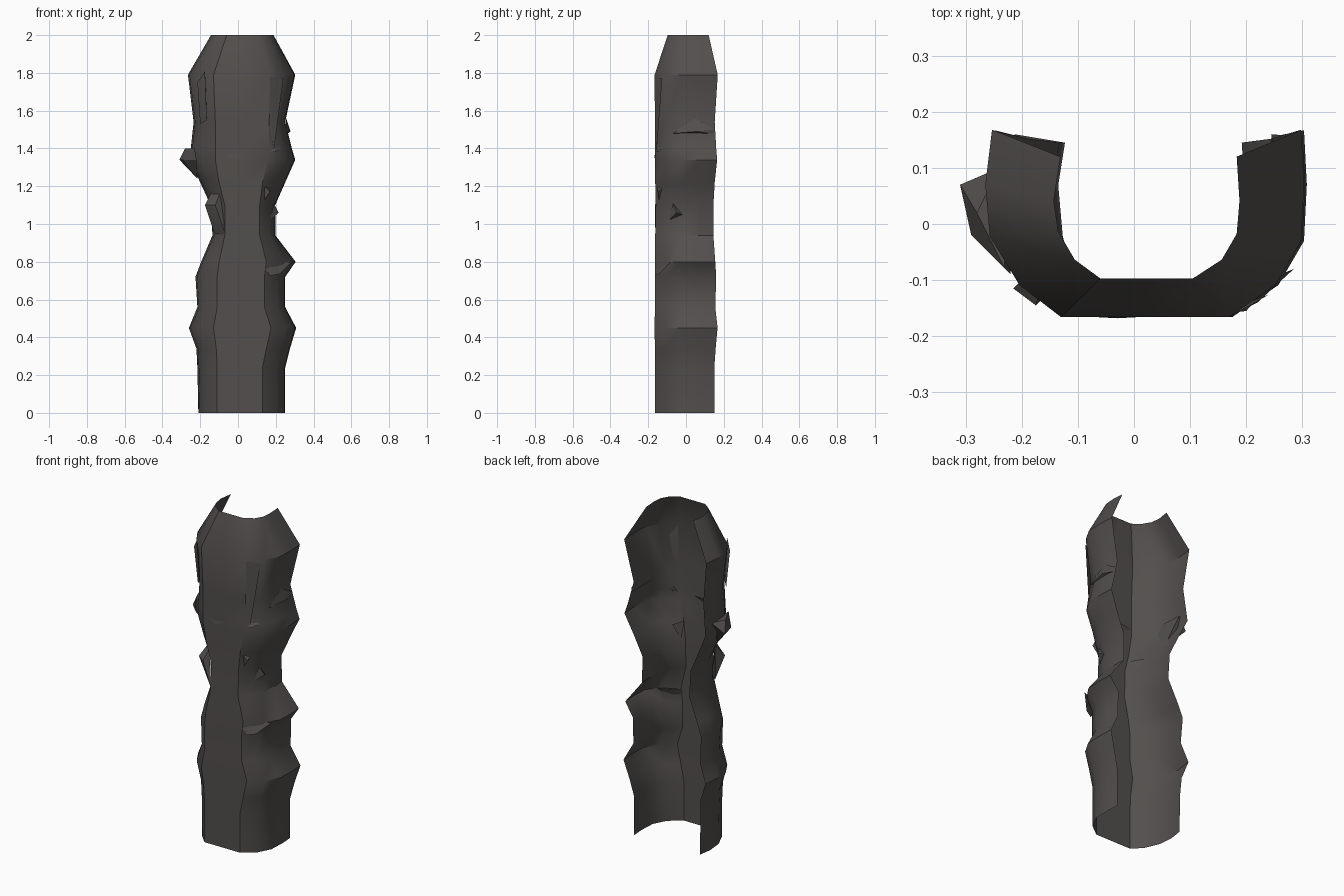
import bpy, bmesh, math

bark = bpy.data.materials.new("dark bark")
bark.diffuse_color = (0.085, 0.078, 0.074, 1)


def finish(bm, name, angle):
    me = bpy.data.meshes.new(name)
    bm.to_mesh(me)
    bm.free()
    me.materials.append(bark)
    ob = bpy.data.objects.new(name, me)
    bpy.context.collection.objects.link(ob)
    bpy.ops.object.select_all(action='DESELECT')
    ob.select_set(True)
    bpy.context.view_layer.objects.active = ob
    bpy.ops.object.shade_smooth_by_angle(angle=math.radians(angle))
    return ob


# Open bark shell: z, left x, right x, front-left x, front-right x, front y, back y
rings = [
    (0.00, -.21, .25, -.11, .13, -.165, .15),
    (0.24, -.215, .25, -.11, .13, -.165, .15),
    (0.34, -.22, .275, -.115, .15, -.165, .157),
    (0.45, -.26, .308, -.13, .175, -.166, .167),
    (0.56, -.215, .25, -.11, .14, -.165, .155),
    (0.72, -.225, .25, -.11, .14, -.165, .16),
    (0.80, -.195, .305, -.10, .15, -.165, .155),
    (0.94, -.135, .198, -.07, .115, -.163, .145),
    (1.10, -.145, .197, -.07, .115, -.160, .145),
    (1.22, -.20, .25, -.10, .13, -.163, .152),
    (1.34, -.255, .303, -.12, .16, -.165, .165),
    (1.40, -.25, .285, -.12, .165, -.165, .16),
    (1.54, -.235, .25, -.12, .165, -.165, .152),
    (1.79, -.265, .303, -.13, .17, -.166, .168),
    (2.00, -.143, .188, -.06, .105, -.097, .12),
]


def section(z, xl, xr, fl, fr, yf, yb):
    k = yf / -.165
    left = [(xl + .012, yb), (xl, .07 * k), (xl + .008, -.022 * k),
            (xl + .45 * (fl - xl), -.108 * k), (fl, yf)]
    right = [(fr, yf), (xr - .38 * (xr - fr), -.108 * k), (xr - .005, -.03 * k),
             (xr, .07 * k), (xr - .005, yb)]
    mid = [((fl + fr) / 2, yf)]
    return [(x, y, z) for x, y in left + mid + right]


bm = bmesh.new()
rows = [[bm.verts.new(p) for p in section(*r)] for r in rings]
for a, b in zip(rows, rows[1:]):
    for i in range(len(a) - 1):
        bm.faces.new((a[i], a[i + 1], b[i + 1], b[i]))
finish(bm, "bark_shell", 35)


# Knots and splinters: a base outline rising to one or two tip points
def knot(name, tips, base):
    bm = bmesh.new()
    for p in list(tips) + list(base):
        bm.verts.new(p)
    bmesh.ops.convex_hull(bm, input=bm.verts[:])
    bmesh.ops.recalc_face_normals(bm, faces=bm.faces[:])
    finish(bm, name, 20)


knot("left_branch_stub", [(-.31, .07, 1.34), (-.29, -.02, 1.34), (-.28, .02, 1.40)],
     [(-.22, -.09, 1.34), (-.23, -.08, 1.40), (-.24, .10, 1.40), (-.215, .0, 1.24)])
knot("left_front_stub", [(-.175, -.125, 1.10), (-.12, -.165, 1.10)],
     [(-.14, -.08, 1.17), (-.095, -.14, 1.165), (-.065, -.162, .94), (-.125, -.10, .95)])
knot("front_splinter", [(-.03, -.168, 1.345)],
     [(-.12, -.163, 1.385), (.06, -.163, 1.385), (-.03, -.15, 1.385)])
knot("right_ledge_stub", [(.17, -.165, .725), (.22, -.14, .735)],
     [(.13, -.164, .785), (.285, -.08, .80), (.21, -.11, .80), (.15, -.15, .80)])
knot("right_low_splinter", [(.215, -.05, 1.06)],
     [(.17, -.09, 1.02), (.19, -.07, 1.11), (.195, -.02, 1.05)])
knot("right_high_splinter", [(.17, -.15, 1.17)],
     [(.12, -.155, 1.22), (.17, -.11, 1.20), (.13, -.14, 1.11)])
knot("right_side_ridge", [(.278, .06, 1.49)],
     [(.255, -.07, 1.48), (.258, .15, 1.475), (.262, .15, 1.50), (.255, .05, 1.56)])
knot("right_front_ridge", [(.17, -.166, 1.78), (.24, -.126, 1.77)],
     [(.19, -.155, 1.39), (.165, -.163, 1.52), (.19, -.145, 1.70)])
knot("left_front_ridge", [(-.175, -.145, 1.81), (-.215, -.115, 1.75)],
     [(-.20, -.10, 1.53), (-.165, -.135, 1.55), (-.17, -.13, 1.70)])
knot("right_mid_splinter", [(.20, -.155, 1.38)],
     [(.16, -.16, 1.38), (.23, -.12, 1.40), (.18, -.14, 1.42)])
